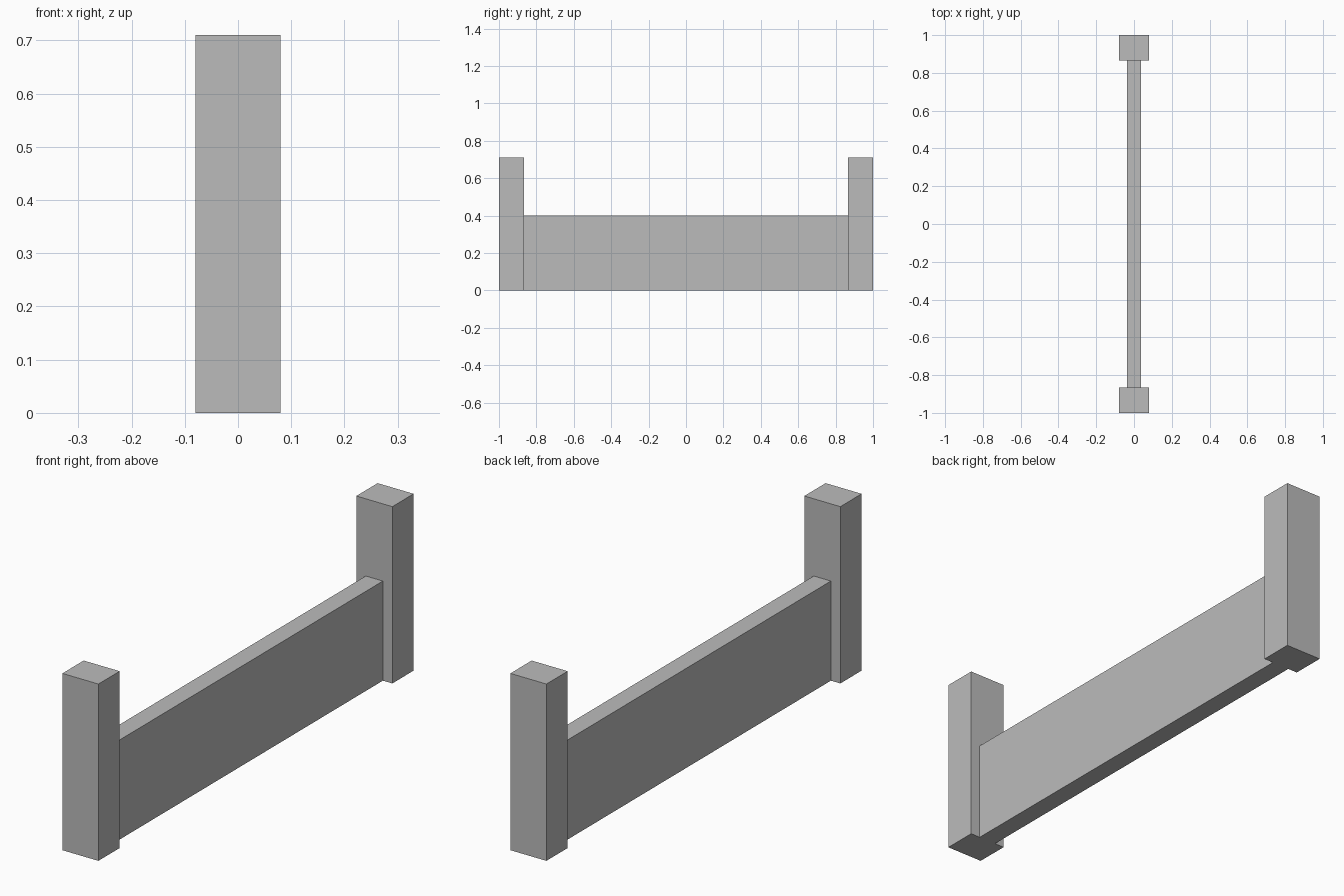
import bpy

# Remove the default cube
cube = bpy.data.objects.get("Cube")
if cube:
    bpy.data.objects.remove(cube, do_unlink=True)

# Single flat grey
grey = bpy.data.materials.new("plain_grey")
grey.use_nodes = True
colour = (0.5, 0.5, 0.5, 1.0)
grey.diffuse_color = colour
grey.node_tree.nodes["Principled BSDF"].inputs["Base Color"].default_value = colour


def box(name, size, y=0.0):
    """Axis-aligned box standing on the ground."""
    bpy.ops.mesh.primitive_cube_add(size=1, location=(0, y, size[2] / 2))
    ob = bpy.context.object
    ob.name = name
    ob.scale = size
    bpy.ops.object.transform_apply(location=False, rotation=False, scale=True)
    ob.data.materials.append(grey)
    return ob


POST = (0.16, 0.135, 0.71)

# End posts
for name, side in (("front_post", -1), ("back_post", 1)):
    box(name, POST, side * (1 - POST[1] / 2))

# Thin panel spanning between the posts
box("panel", (0.076, 2 - 2 * POST[1], 0.4))
